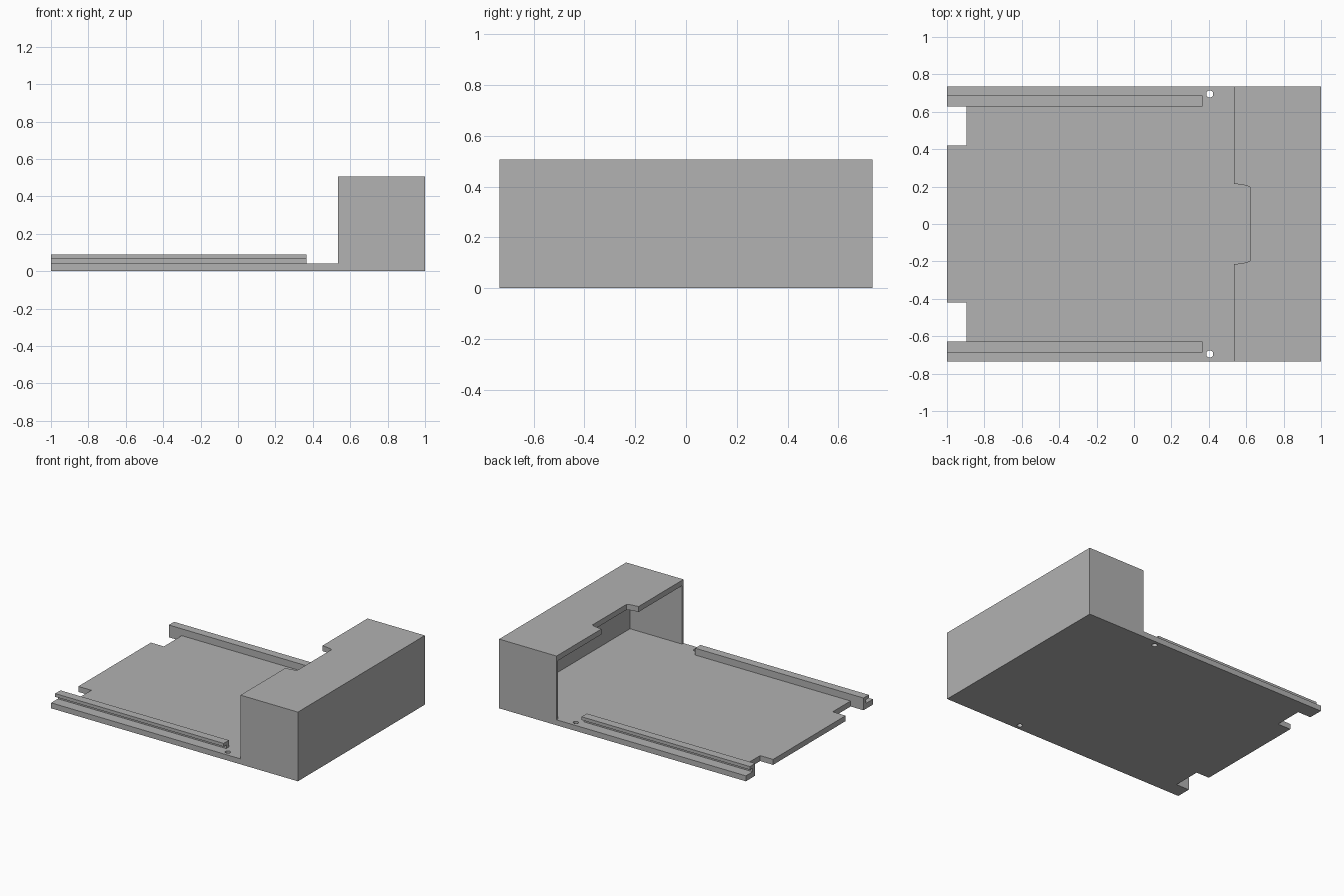
import bpy, bmesh, math
from mathutils import Vector

if "Cube" in bpy.data.objects:
    bpy.data.objects.remove(bpy.data.objects["Cube"])

HALF_W = 0.735      # half width in y
FLOOR = 0.04        # base plate thickness
TOP = 0.507         # hood height
HOOD_X = 0.535      # open mouth of the hood
ROOF = 0.04
SIDE = 0.018

grey = bpy.data.materials.new("light grey")
grey.diffuse_color = (0.445, 0.445, 0.445, 1)
grey.use_nodes = True
grey.node_tree.nodes["Principled BSDF"].inputs["Base Color"].default_value = grey.diffuse_color


def prism(name, outline, direction):
    """Extrude a closed 3D outline along a direction."""
    bm = bmesh.new()
    face = bm.faces.new([bm.verts.new(p) for p in outline])
    new = bmesh.ops.extrude_face_region(bm, geom=[face])["geom"]
    bmesh.ops.translate(bm, vec=Vector(direction),
                        verts=[v for v in new if isinstance(v, bmesh.types.BMVert)])
    bmesh.ops.recalc_face_normals(bm, faces=bm.faces)
    mesh = bpy.data.meshes.new(name)
    bm.to_mesh(mesh)
    bm.free()
    mesh.materials.append(grey)
    obj = bpy.data.objects.new(name, mesh)
    bpy.context.collection.objects.link(obj)
    return obj


def plan(name, half, z0, z1):
    """Extrude upward a plan outline mirrored across y = 0."""
    pts = half + [(x, -y) for x, y in reversed(half)]
    return prism(name, [(x, y, z0) for x, y in pts], (0, 0, z1 - z0))


# Base plate with two rear notches
base = plan("base_plate", [(-1, 0.42), (-0.895, 0.42), (-0.895, 0.627), (-1, 0.627),
                           (-1, HALF_W), (1, HALF_W)], 0, FLOOR)

# Screw holes through the base
for s, side in ((1, "back"), (-1, "front")):
    ring = [(0.405 + 0.019 * math.cos(i * math.pi / 6),
             s * 0.695 + 0.019 * math.sin(i * math.pi / 6), -0.1) for i in range(12)]
    cutter = prism(side + "_hole_cutter", ring, (0, 0, 0.3))
    cutter.hide_render = True
    cutter.hide_set(True)
    cut = base.modifiers.new(side + "_hole", "BOOLEAN")
    cut.operation = "DIFFERENCE"
    cut.solver = "EXACT"
    cut.object = cutter

# Guide rails: stem with a lip overhanging outward
for s, side in ((1, "back"), (-1, "front")):
    section = [(0.627, FLOOR), (0.657, FLOOR), (0.657, 0.066),
               (0.688, 0.066), (0.688, 0.09), (0.627, 0.09)]
    prism(side + "_rail", [(-1, s * y, z) for y, z in section], (1.365, 0, 0))

# Hood walls: U-shaped, open toward the rails
plan("hood_walls", [(0.956, HALF_W - SIDE), (HOOD_X, HALF_W - SIDE),
                    (HOOD_X, HALF_W), (1, HALF_W)], FLOOR, TOP - ROOF)

# Hood roof with a finger notch
plan("hood_roof", [(0.62, 0.197), (0.605, 0.204), (0.58, 0.21), (HOOD_X, 0.215),
                   (HOOD_X, HALF_W), (1, HALF_W)], TOP - ROOF, TOP)
